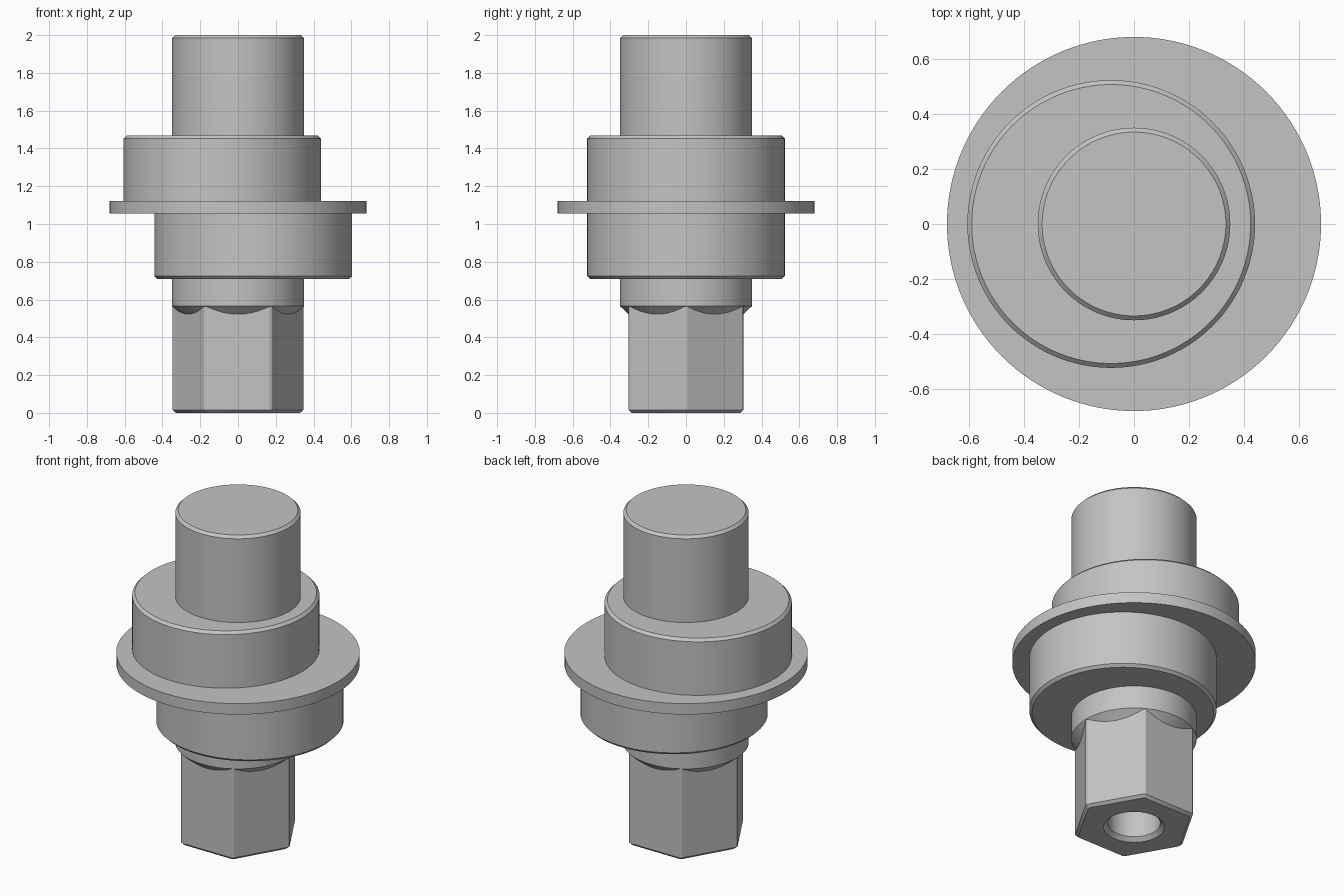
import bpy
import bmesh
from math import cos, sin, tau, radians, pi

default = bpy.data.objects.get("Cube")
if default:
    bpy.data.objects.remove(default, do_unlink=True)

steel = bpy.data.materials.new("brushed grey steel")
steel.use_nodes = True
GREY = (0.55, 0.55, 0.55, 1)
steel.diffuse_color = GREY
steel.node_tree.nodes["Principled BSDF"].inputs["Base Color"].default_value = GREY


def loft(name, rings):
    """Skin a stack of equal-count rings, bottom to top, and cap both ends."""
    bm = bmesh.new()
    loops = [[bm.verts.new(p) for p in ring] for ring in rings]
    n = len(loops[0])
    for low, high in zip(loops, loops[1:]):
        for i in range(n):
            j = (i + 1) % n
            bm.faces.new((low[i], low[j], high[j], high[i]))
    bm.faces.new(loops[0][::-1])
    bm.faces.new(loops[-1])
    mesh = bpy.data.meshes.new(name)
    bm.to_mesh(mesh)
    bm.free()
    mesh.materials.append(steel)
    obj = bpy.data.objects.new(name, mesh)
    bpy.context.collection.objects.link(obj)
    return obj


def turned(name, profile, x=0, sides=128):
    """Round part from (radius, height) pairs, on an axis shifted along x."""
    angles = [tau * i / sides for i in range(sides)]
    return loft(name, [[(x + r * cos(a), r * sin(a), z) for a in angles]
                       for r, z in profile])


def hex_ring(apothem, z):
    """Hexagon with its corners on the x axis, each slightly blunted."""
    blunt = radians(1.2)
    r = apothem / cos(pi / 6 - blunt)
    angles = [k * tau / 6 + s * blunt for k in range(6) for s in (-1, 1)]
    return [(r * cos(a), r * sin(a), z) for a in angles]


def finish(obj):
    bpy.ops.object.select_all(action='DESELECT')
    obj.select_set(True)
    bpy.context.view_layer.objects.active = obj
    for mod in list(obj.modifiers):
        bpy.ops.object.modifier_apply(modifier=mod.name)
    bpy.ops.object.shade_smooth_by_angle(angle=radians(25))


C = 0.016   # chamfer size
R = 0.35    # shaft radius
E = 0.523   # eccentric radius
F = 0.304   # half the distance across the hexagon flats

# Shaft and eccentrics
parts = [
    turned("top_shaft", [(R, 1.45), (R, 2 - C), (R - C, 2)]),
    turned("upper_eccentric", [(E, 1.1), (E, 1.468 - C), (E - C, 1.468)], -0.083),
    turned("collar", [(0.68, 1.055), (0.68, 1.122)]),
    turned("lower_eccentric", [(E - C, 0.708), (E, 0.708 + C), (E, 1.07)], 0.081),
    # Neck with a conical underside that meets the hexagon flats in arcs
    turned("neck", [(F - 0.01, 0.513), (R, 0.566), (R, 0.72)]),
]

# Hexagonal drive end with a chamfered blind hole
drive = loft("hex_drive", [hex_ring(F - C, 0), hex_ring(F, C), hex_ring(F, 0.564)])
cutter = turned("hole_cutter", [(0.19, -0.02), (0.17, 0), (0.147, 0.023), (0.147, 0.48)],
                sides=64)
cutter.hide_render = True
hole = drive.modifiers.new("hole", 'BOOLEAN')
hole.operation = 'DIFFERENCE'
hole.solver = 'EXACT'
hole.object = cutter
parts.append(drive)

for part in parts:
    finish(part)
bpy.data.objects.remove(cutter, do_unlink=True)
